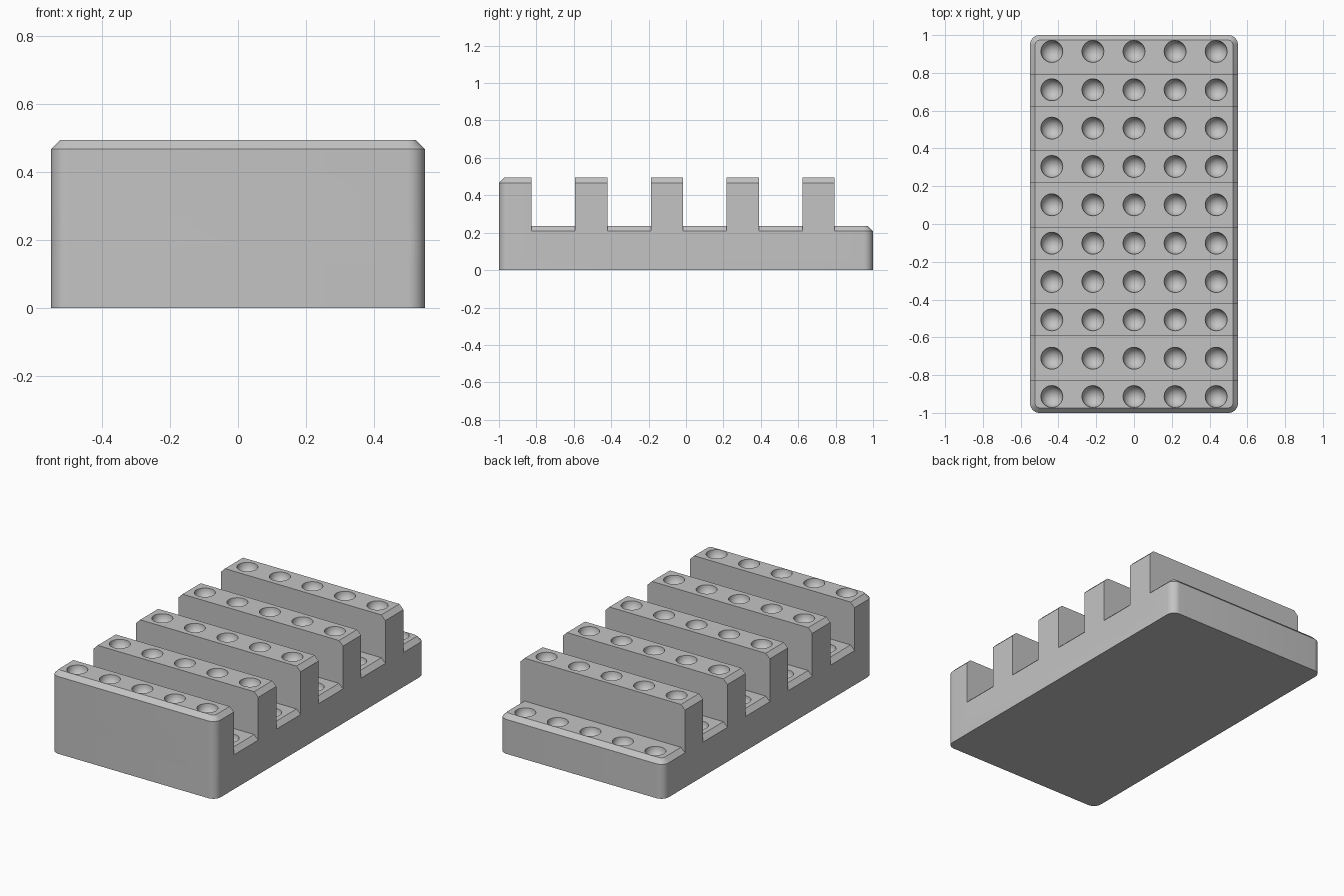
import bpy, bmesh, math
from mathutils import Matrix, Vector

cube = bpy.data.objects.get("Cube")
if cube:
    bpy.data.objects.remove(cube, do_unlink=True)

HALF_X, HALF_Y, RADIUS, CHAMFER = 0.55, 1.0, 0.05, 0.027
TALL, LOW = 0.494, 0.235
PITCH, RIB = 0.405, 0.173
HOLE_R, HOLE_DX, HOLE_DY = 0.058, 0.2175, 0.203

grey = bpy.data.materials.new("plain grey")
grey.use_nodes = True
colour = (0.55, 0.55, 0.55, 1)
grey.diffuse_color = colour
grey.node_tree.nodes["Principled BSDF"].inputs["Base Color"].default_value = colour


def make_object(name, bm, helper=False):
    bmesh.ops.recalc_face_normals(bm, faces=bm.faces)
    mesh = bpy.data.meshes.new(name)
    bm.to_mesh(mesh)
    bm.free()
    mesh.materials.append(grey)
    obj = bpy.data.objects.new(name, mesh)
    bpy.context.collection.objects.link(obj)
    if helper:
        obj.hide_render = True
    return obj


def outline(inset, steps=8):
    """Rounded rectangle, pulled inward by inset."""
    points = []
    for corner, (sx, sy) in enumerate([(1, 1), (-1, 1), (-1, -1), (1, -1)]):
        for i in range(steps + 1):
            a = math.pi / 2 * (corner + i / steps)
            r = RADIUS - inset
            points.append((sx * (HALF_X - RADIUS) + r * math.cos(a),
                           sy * (HALF_Y - RADIUS) + r * math.sin(a)))
    return points


def slab(name, height, helper=False):
    """Round-cornered block with a chamfered top rim."""
    bm = bmesh.new()
    rings = [[bm.verts.new((x, y, z)) for x, y in outline(inset)]
             for z, inset in ((0, 0), (height - CHAMFER, 0), (height, CHAMFER))]
    n = len(rings[0])
    for a, b in zip(rings, rings[1:]):
        for i in range(n):
            j = (i + 1) % n
            bm.faces.new((a[i], a[j], b[j], b[i]))
    bm.faces.new(rings[0][::-1])
    bm.faces.new(rings[-1])
    return make_object(name, bm, helper)


def boolean(target, cutter, operation):
    mod = target.modifiers.new(operation.lower(), 'BOOLEAN')
    mod.operation, mod.object, mod.solver = operation, cutter, 'EXACT'
    bpy.context.view_layer.objects.active = target
    bpy.ops.object.modifier_apply(modifier=mod.name)
    bpy.data.objects.remove(cutter, do_unlink=True)


# Tall ribs: keep five bands of a full-height block
ribs = slab("ribs", TALL)
bm = bmesh.new()
for i in range(5):
    end = -HALF_Y + RIB + PITCH * i + 0.002
    start = end - RIB - (0.1 if i == 0 else 0)
    bmesh.ops.create_cube(bm, size=1, matrix=Matrix.Translation(
        (0, (start + end) / 2, 0.6)) @ Matrix.Diagonal((2, end - start, 1, 1)))
boolean(ribs, make_object("rib_bands", bm, True), 'INTERSECT')

# Low base carrying the ribs
rack = slab("stepped_rack", LOW)
boolean(rack, ribs, 'UNION')

# Round-bottomed sockets on every rib and every low step
bm = bmesh.new()
for row in range(10):
    top = TALL if row % 2 == 0 else LOW
    for col in range(-2, 3):
        centre = Vector((col * HOLE_DX, (row - 4.5) * HOLE_DY, top))
        bmesh.ops.create_uvsphere(bm, u_segments=32, v_segments=16, radius=HOLE_R,
                                  matrix=Matrix.Translation(centre))
boolean(rack, make_object("socket_cutters", bm, True), 'DIFFERENCE')

bpy.ops.object.select_all(action='DESELECT')
rack.select_set(True)
bpy.context.view_layer.objects.active = rack
bpy.ops.object.shade_smooth_by_angle(angle=math.radians(30))
